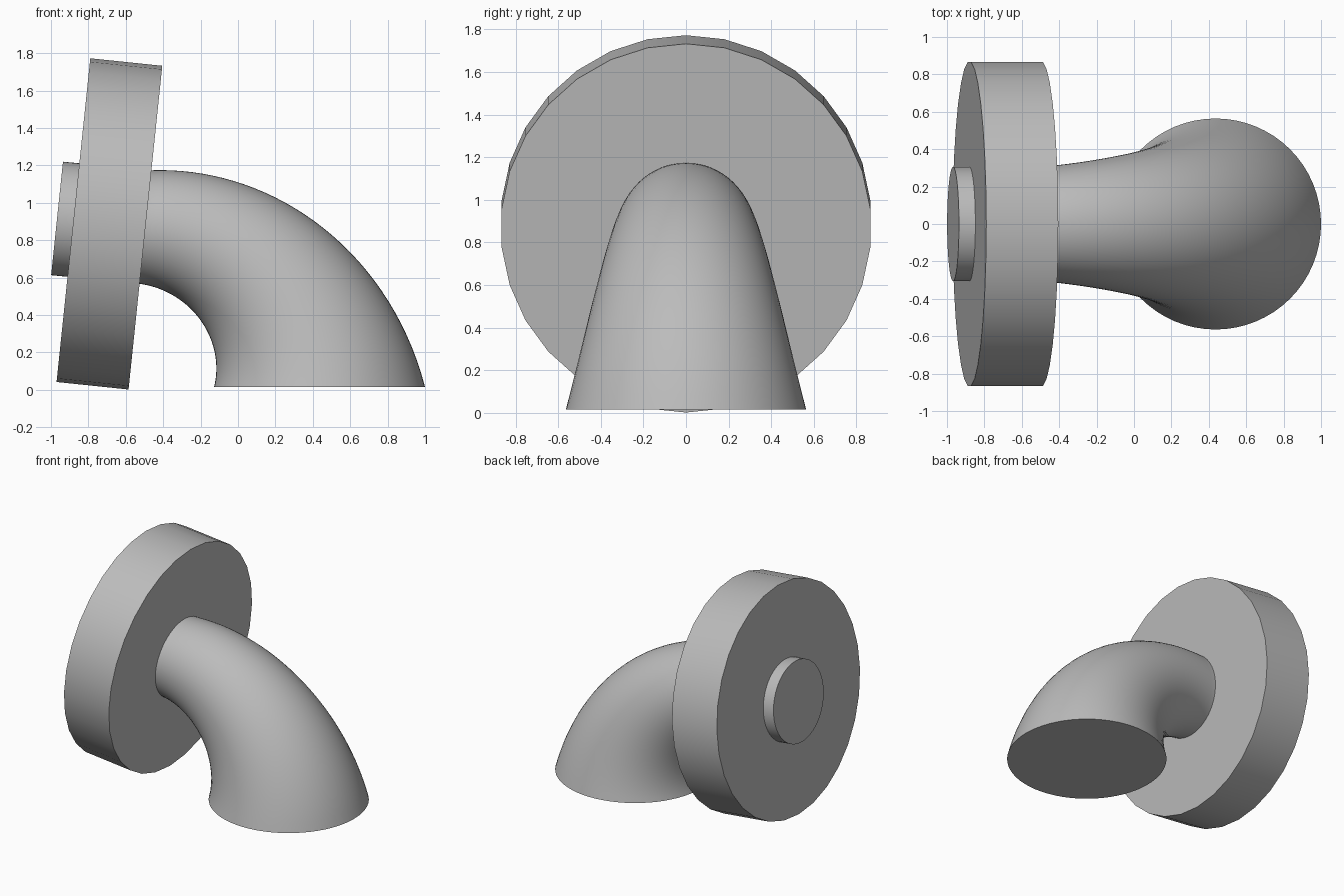
import bpy, bmesh, math
from mathutils import Vector, Matrix

cube = bpy.data.objects.get("Cube")
if cube:
    bpy.data.objects.remove(cube)

# Single grey material
grey = bpy.data.materials.new("plain grey")
grey.use_nodes = True
GREY = (0.5, 0.5, 0.5, 1)
grey.diffuse_color = GREY
grey.node_tree.nodes["Principled BSDF"].inputs["Base Color"].default_value = GREY

TILT = math.radians(5.95)
AXIS = Vector((math.cos(TILT), 0, -math.sin(TILT)))   # shared axis of disc and pipe start
SIDE = Vector((0, 1, 0))
UP = AXIS.cross(SIDE)
FACE = Vector((-0.495, 0, 0.867))                     # centre of the disc's pipe-side face
THICK = 0.387


def finish(bm, name):
    bmesh.ops.recalc_face_normals(bm, faces=bm.faces)
    mesh = bpy.data.meshes.new(name)
    bm.to_mesh(mesh)
    bm.free()
    mesh.materials.append(grey)
    obj = bpy.data.objects.new(name, mesh)
    bpy.context.collection.objects.link(obj)
    bpy.ops.object.select_all(action='DESELECT')
    obj.select_set(True)
    bpy.context.view_layer.objects.active = obj
    bpy.ops.object.shade_smooth_by_angle(angle=math.radians(30))
    return obj


def loft(name, sections, sides):
    """Capped tube through (centre, outward direction, radius) sections."""
    bm = bmesh.new()
    rings = []
    for centre, out, radius in sections:
        angles = [math.tau * i / sides for i in range(sides)]
        rings.append([bm.verts.new(centre + radius * (out * math.cos(t) + SIDE * math.sin(t)))
                      for t in angles])
    for a, b in zip(rings, rings[1:]):
        for i in range(sides):
            j = (i + 1) % sides
            bm.faces.new((a[i], a[j], b[j], b[i]))
    bm.faces.new(rings[0])
    bm.faces.new(rings[-1])
    return finish(bm, name)


# Tilted disc
loft("disc", [(FACE - AXIS * THICK, UP, 0.87), (FACE, UP, 0.87)], 30)

# Widening elbow pipe: straight stub through the disc, then a bend to the floor
BEND = Vector((-0.584, 0, 0.015))
START = math.pi / 2 - TILT
STEPS = 32
sections = [(FACE - AXIS * (THICK + 0.088), UP, 0.305)]
for k in range(STEPS + 1):
    f = k / STEPS
    a = START * (1 - f)
    out = Vector((math.cos(a), 0, math.sin(a)))
    outer = 1.165 + 0.419 * f - 0.18 * f * (1 - f)
    inner = 0.555 - 0.099 * f + 0.07 * f * (1 - f)
    sections.append((BEND + out * (outer + inner) / 2, out, (outer - inner) / 2))
loft("elbow_pipe", sections, 64)
